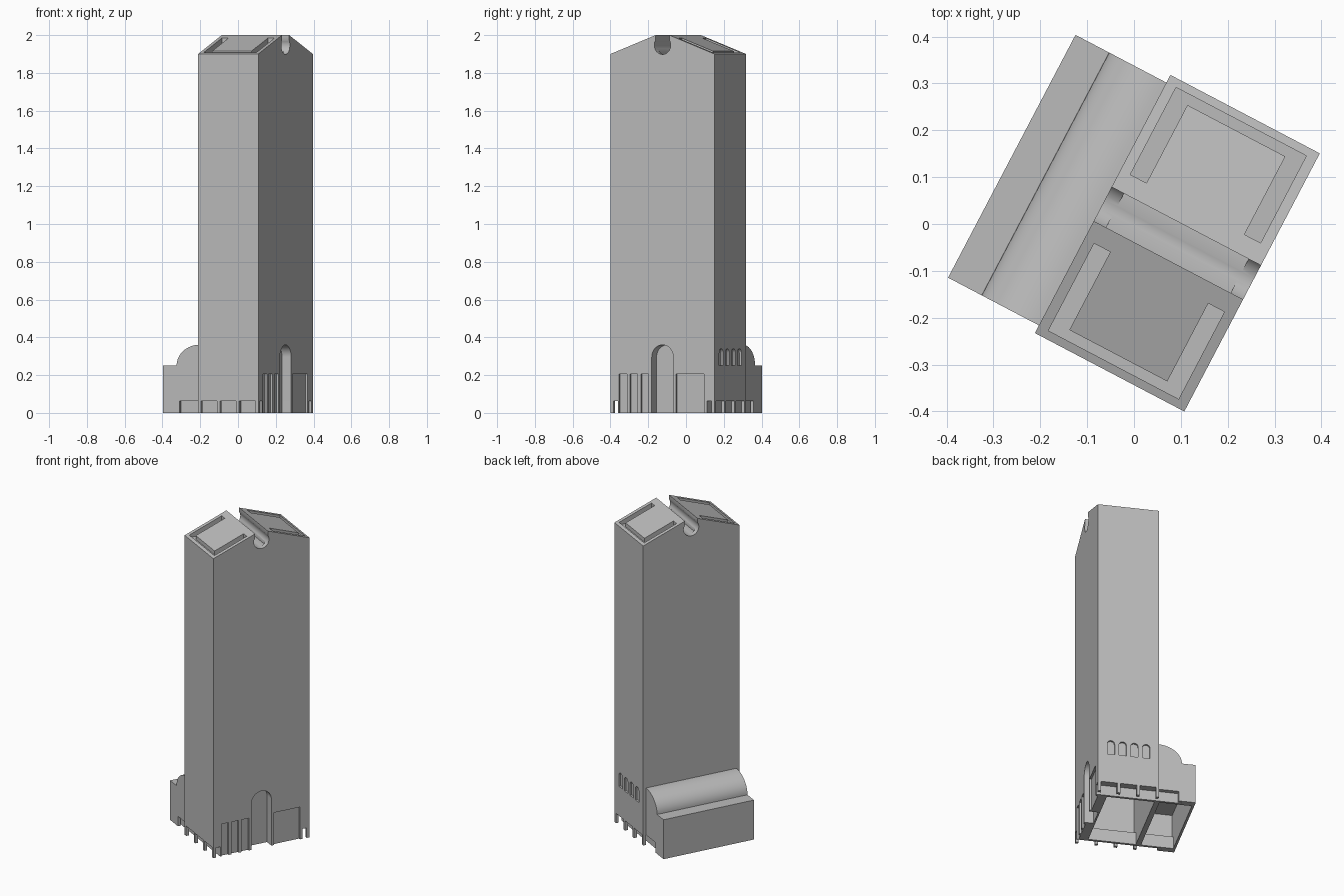
import bpy, bmesh
from math import sin, cos, pi, radians
from mathutils import Matrix, Vector

if "Cube" in bpy.data.objects:
    bpy.data.objects.remove(bpy.data.objects["Cube"])

GREY = (0.5, 0.5, 0.5, 1)
stone = bpy.data.materials.new("grey_stone")
stone.use_nodes = True
stone.diffuse_color = GREY
stone.node_tree.nodes["Principled BSDF"].inputs["Base Color"].default_value = GREY

HX, HY = 0.18, 0.311          # tower half sizes
SOFFIT, RECESS = 0.063, 0.266  # ground floor opening
EAVE, RIDGE_Y = 1.9, 0.041
parts = []


def prism(name, points, axis, lo, hi):
    """Extrude a 2D profile along an axis."""
    place = {"x": lambda a, b, t: (t, a, b),
             "y": lambda a, b, t: (a, t, b),
             "z": lambda a, b, t: (a, b, t)}[axis]
    bm = bmesh.new()
    ends = [[bm.verts.new(place(a, b, t)) for a, b in points] for t in (lo, hi)]
    bm.faces.new(ends[0])
    bm.faces.new(ends[1])
    n = len(points)
    for i in range(n):
        j = (i + 1) % n
        bm.faces.new((ends[0][i], ends[0][j], ends[1][j], ends[1][i]))
    bmesh.ops.recalc_face_normals(bm, faces=bm.faces)
    mesh = bpy.data.meshes.new(name)
    bm.to_mesh(mesh)
    bm.free()
    obj = bpy.data.objects.new(name, mesh)
    bpy.context.collection.objects.link(obj)
    return obj


def box(name, x, y, z):
    return prism(name, [(x[0], y[0]), (x[1], y[0]), (x[1], y[1]), (x[0], y[1])], "z", *z)


def arch(center, half, bottom, top, steps=12):
    """Round-headed opening profile."""
    spring = top - half
    head = [(center + half * cos(pi * i / steps), spring + half * sin(pi * i / steps))
            for i in range(steps + 1)]
    return [(center + half, bottom)] + head + [(center - half, bottom)]


def carve(obj, cutters):
    """Subtract the cutters, bake the result and remove the cutters."""
    for c in cutters:
        c.hide_render = True
        mod = obj.modifiers.new("cut", "BOOLEAN")
        mod.operation, mod.solver, mod.object = "DIFFERENCE", "EXACT", c
    graph = bpy.context.evaluated_depsgraph_get()
    baked = bpy.data.meshes.new_from_object(obj.evaluated_get(graph))
    obj.modifiers.clear()
    obj.data = baked
    for c in cutters:
        bpy.data.objects.remove(c)


# Tower with split gable
tower = prism("tower", [(-HY, 0), (HY, 0), (HY, EAVE), (RIDGE_Y, 2),
                        (-RIDGE_Y, 2), (-HY, EAVE)], "x", -HX, HX)
cuts = [box("hollow_upper", (-0.165, 0.115), (-0.295, 0.295), (SOFFIT + 0.015, 1.8)),
        box("hollow_lower", (-0.165, 0.115), (-0.25, 0.25), (-0.1, SOFFIT + 0.03))]

# Entrance arch, three doors and wide shop window on the main face
cuts.append(prism("arch_cut", arch(0, 0.064, -0.1, 0.36, 24), "x", HX - 0.055, 0.3))
for start, end in ((0.052, 0.098), (0.118, 0.163), (0.183, 0.229), (0.392, 0.56)):
    cuts.append(box("door_cut", (HX - 0.012, 0.3), (start - HY, end - HY), (-0.1, 0.205)))

# Four small windows on one end
for i in range(4):
    cuts.append(prism("window_cut", arch((i - 1.5) * 0.069, 0.022, 0.25, 0.34),
                      "y", HY - 0.012, 0.4))

# Ridge channel with round openings at both ends
cuts.append(box("channel_cut", (-0.15, 0.15), (-RIDGE_Y, RIDGE_Y), (1.9, 2.1)))
cuts.append(box("slot_cut", (-0.3, 0.3), (-RIDGE_Y, RIDGE_Y), (1.95, 2.1)))
cuts.append(prism("round_cut", [(0.049 * cos(pi * i / 16), 1.947 + 0.049 * sin(pi * i / 16))
                                for i in range(32)], "x", -0.3, 0.3))

for s in (-1, 1):
    # Flat-bottomed roof gutters
    u = [(-0.157, 0.083), (-0.157, 0.293), (0.157, 0.293), (0.157, 0.083),
         (0.118, 0.083), (0.118, 0.271), (-0.118, 0.271), (-0.118, 0.083)]
    cuts.append(prism("gutter_cut", [(x, s * y) for x, y in u], "z", 1.89, 2.1))
    # Open ground floor at the ends
    cuts.append(box("arcade_cut", (-0.4, 0.4), sorted((s * RECESS, s * 0.5)), (-0.1, SOFFIT)))
carve(tower, cuts)
parts.append(tower)

# Rear annex with shelf and vaulted roof
PY, SHELF = 0.2925, 0.25
vault = [(-0.18 - 0.138 * cos(pi / 2 * i / 16), SHELF + 0.111 * sin(pi / 2 * i / 16))
         for i in range(17)]
annex = prism("annex", [(-HX, 0), (-0.399, 0), (-0.399, SHELF)] + vault, "y", -PY, PY)
cuts = [box("annex_hollow", (-0.385, -0.195), (-0.278, 0.278), (SOFFIT + 0.015, 0.235)),
        box("annex_hollow_lower", (-0.385, -0.195), (-0.25, 0.25), (-0.1, SOFFIT + 0.03))]
for s in (-1, 1):
    cuts.append(box("annex_arcade_cut", (-0.318, 0), sorted((s * RECESS, s * 0.5)),
                    (-0.1, SOFFIT)))
carve(annex, cuts)
parts.append(annex)

# Arcade columns at both ends
for s, side in ((-1, "front"), (1, "back")):
    spots = [(x, HY - 0.009) for x in (-0.171, -0.057, 0.057, 0.171)] + [(-0.309, PY - 0.009)]
    for i, (x, y) in enumerate(spots):
        parts.append(box(f"{side}_column_{i + 1}", (x - 0.009, x + 0.009),
                         (s * y - 0.009, s * y + 0.009), (0, SOFFIT)))

# Turn the building on its site, colour and shade
turn = Matrix.Translation(Vector((0.0925, -0.041, 0))) @ Matrix.Rotation(radians(-27.7), 4, "Z")
bpy.ops.object.select_all(action="DESELECT")
for obj in parts:
    obj.data.transform(turn)
    obj.data.materials.clear()
    obj.data.materials.append(stone)
    obj.select_set(True)
bpy.context.view_layer.objects.active = tower
bpy.ops.object.shade_smooth_by_angle(angle=radians(30))
